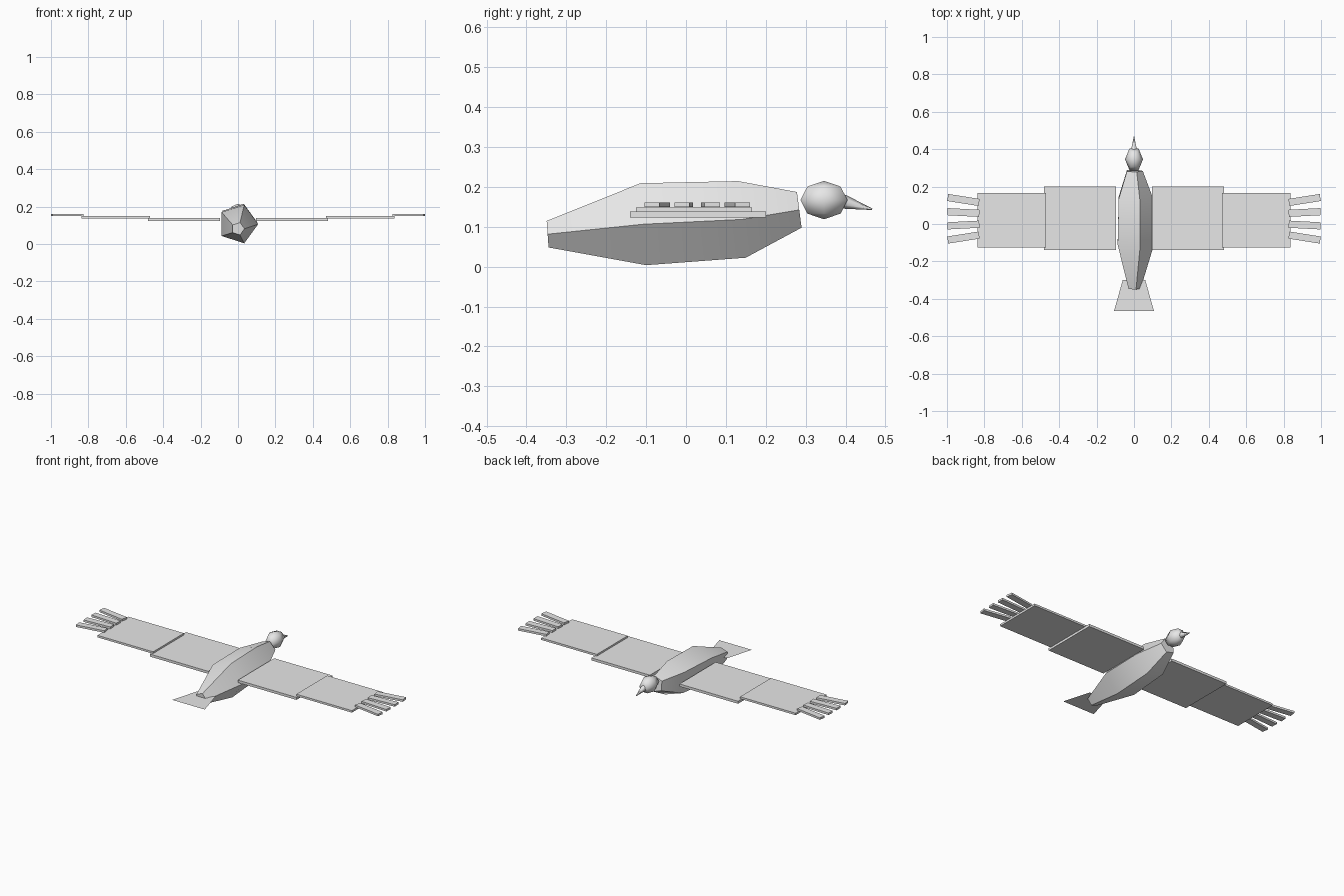
import bpy, bmesh
from math import cos, sin, radians, tau
from mathutils import Matrix, Vector

cube = bpy.data.objects.get("Cube")
if cube:
    bpy.data.objects.remove(cube, do_unlink=True)

GREY = (0.8, 0.8, 0.8, 1.0)
mat = bpy.data.materials.new("light_grey")
mat.use_nodes = True
mat.diffuse_color = GREY
mat.node_tree.nodes["Principled BSDF"].inputs["Base Color"].default_value = GREY


def finish(name, bm, smooth_angle=None):
    """Turn a bmesh into a named, coloured object."""
    bmesh.ops.recalc_face_normals(bm, faces=bm.faces[:])
    mesh = bpy.data.meshes.new(name)
    bm.to_mesh(mesh)
    bm.free()
    mesh.materials.append(mat)
    obj = bpy.data.objects.new(name, mesh)
    bpy.context.collection.objects.link(obj)
    if smooth_angle:
        bpy.ops.object.select_all(action="DESELECT")
        obj.select_set(True)
        bpy.context.view_layer.objects.active = obj
        bpy.ops.object.shade_smooth_by_angle(angle=radians(smooth_angle))
    return obj


def slab(name, centre, size, turn=0.0):
    """Flat box turned about the vertical axis."""
    bm = bmesh.new()
    place = (Matrix.Translation(centre) @ Matrix.Rotation(turn, 4, "Z")
             @ Matrix.Diagonal((*size, 1)))
    bmesh.ops.create_cube(bm, size=1, matrix=place)
    return finish(name, bm)


# Body: five-sided tube, rings given as (y, z, radius, lean)
bm = bmesh.new()
rings = []
for y, z, r, lean in [(-0.347, 0.0815, 0.035, 0.07), (-0.107, 0.1065, 0.108, 0.07),
                      (0.14, 0.1185, 0.101, 0.10), (0.284, 0.1425, 0.047, 0.13)]:
    angles = [tau * i / 5 for i in range(5)]
    rings.append([bm.verts.new((r * cos(a), y - lean * r * sin(a), z + r * sin(a)))
                  for a in angles])
for a, b in zip(rings, rings[1:]):
    for i in range(5):
        j = (i + 1) % 5
        bm.faces.new((a[i], a[j], b[j], b[i]))
bm.faces.new(rings[0])
bm.faces.new(rings[-1])
finish("body", bm, 40)

# Head: coarse smooth ellipsoid
bm = bmesh.new()
bmesh.ops.create_uvsphere(
    bm, u_segments=6, v_segments=4, radius=1,
    matrix=Matrix.Translation((0, 0.346, 0.167)) @ Matrix.Diagonal((0.048, 0.068, 0.048, 1))
    @ Matrix.Rotation(radians(90), 4, "Z"))
finish("head", bm, 180)

# Beak: narrow cone pointing forward and slightly down
bm = bmesh.new()
base, tip = Vector((0, 0.395, 0.163)), Vector((0, 0.467, 0.144))
axis = tip - base
bmesh.ops.create_cone(
    bm, cap_ends=True, segments=6, radius1=0.018, radius2=0.002, depth=axis.length,
    matrix=Matrix.Translation((base + tip) / 2) @ axis.to_track_quat("Z", "Y").to_matrix().to_4x4())
finish("beak", bm, 70)

# Tail: thin flat fan
bm = bmesh.new()
bm.faces.new([bm.verts.new((x, y, 0.09)) for x, y in
              [(-0.107, -0.465), (0.107, -0.465), (0.06, -0.30), (-0.06, -0.30)]])
finish("tail", bm)

# Wings: two overlapping plates and four fanned feathers on each side
for side, label in ((1, "left"), (-1, "right")):
    slab(f"{label}_inner_wing", (side * 0.29, 0.03, 0.131), (0.385, 0.34, 0.015))
    slab(f"{label}_outer_wing", (side * 0.654, 0.02, 0.143), (0.366, 0.29, 0.012))
    for i in range(4):
        step = i - 1.5
        slab(f"{label}_feather_{i + 1}", (side * 0.912, 0.028 + 0.067 * step, 0.1555),
             (0.17, 0.038, 0.012), side * radians(6 * step))
